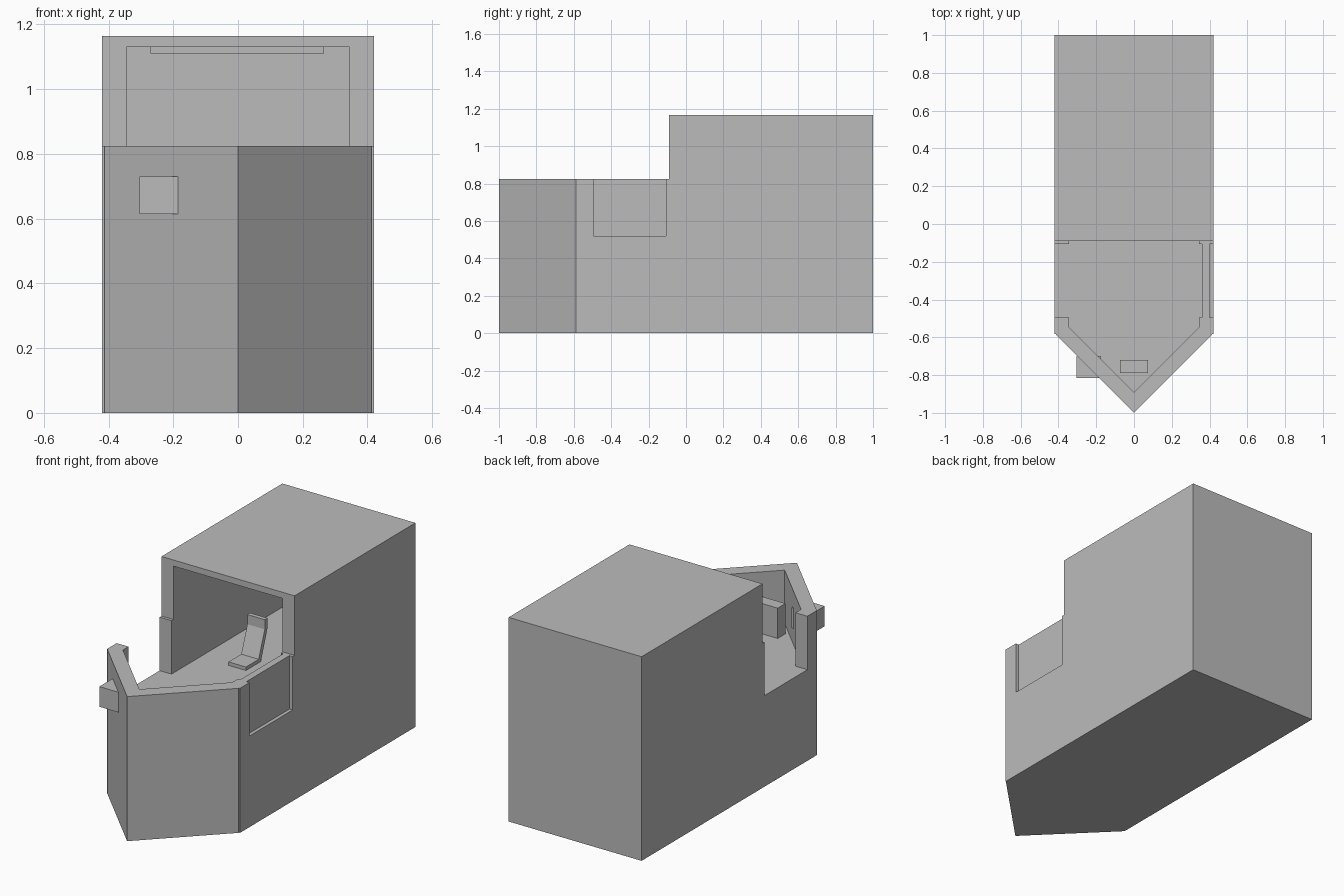
import bpy, bmesh
from mathutils import Vector

if "Cube" in bpy.data.objects:
    bpy.data.objects.remove(bpy.data.objects["Cube"])

grey = bpy.data.materials.new("light_grey")
grey.diffuse_color = (0.5, 0.5, 0.5, 1)
grey.use_nodes = True
grey.node_tree.nodes["Principled BSDF"].inputs["Base Color"].default_value = grey.diffuse_color


def prism(name, outline, offset):
    """Extrude a flat 3D outline along an offset vector."""
    bm = bmesh.new()
    face = bm.faces.new([bm.verts.new(p) for p in outline])
    new = bmesh.ops.extrude_face_region(bm, geom=[face])["geom"]
    bmesh.ops.translate(bm, vec=Vector(offset),
                        verts=[v for v in new if isinstance(v, bmesh.types.BMVert)])
    bmesh.ops.recalc_face_normals(bm, faces=bm.faces)
    mesh = bpy.data.meshes.new(name)
    bm.to_mesh(mesh)
    bm.free()
    mesh.materials.append(grey)
    obj = bpy.data.objects.new(name, mesh)
    bpy.context.collection.objects.link(obj)
    return obj


def plan(name, pts, z0, z1):
    return prism(name, [(x, y, z0) for x, y in pts], (0, 0, z1 - z0))


def side(name, pts, x0, x1):
    return prism(name, [(x0, y, z) for y, z in pts], (x1 - x0, 0, 0))


def box(name, x0, x1, y0, y1, z0, z1):
    return plan(name, [(x0, y0), (x1, y0), (x1, y1), (x0, y1)], z0, z1)


def combine(obj, tool, operation):
    """Apply a boolean and remove its helper."""
    mod = obj.modifiers.new("cut", 'BOOLEAN')
    mod.operation, mod.object, mod.solver = operation, tool, 'EXACT'
    bpy.context.view_layer.objects.active = obj
    bpy.ops.object.modifier_apply(modifier=mod.name)
    bpy.data.objects.remove(tool)


W, FLOOR, SILL, ROOF = 0.42, 0.52, 0.825, 1.165

# Body: stepped side profile trimmed to a pointed nose
body = side("body", [(-1.1, 0), (1, 0), (1, ROOF), (-0.09, ROOF),
                     (-0.09, SILL), (-1.1, SILL)], -W, W)
nose = [(0, -1), (0.413, -0.587), (0.413, -0.582), (0.5, -0.582), (0.5, 1.1),
        (-0.5, 1.1), (-0.5, -0.582), (-0.413, -0.582), (-0.413, -0.587)]
combine(body, plan("nose_cutter", nose, -0.1, 1.3), 'INTERSECT')

# Hollow interior, open above the cab
room = [(0, -0.89), (0.345, -0.545), (0.345, 0.925), (-0.345, 0.925), (-0.345, -0.545)]
combine(body, plan("room_cutter", room, FLOOR, 1.13), 'DIFFERENCE')

# Open doorway on the left, thin recessed door on the right
combine(body, box("doorway_cutter", -0.5, -0.3, -0.495, -0.107, FLOOR, 0.9), 'DIFFERENCE')
for x0, x1 in ((0.3, 0.36), (0.40, 0.5)):
    combine(body, box("door_cutter", x0, x1, -0.495, -0.107, FLOOR, 0.9), 'DIFFERENCE')

# Side box passing through the left nose wall
box("side_box", -0.305, -0.175, -0.815, -0.70, 0.615, 0.73)

# Console standing in the nose
box("console", -0.075, 0.075, -0.79, -0.72, FLOOR, 0.693)

# Seat with leaning back and upright headrest
side("seat", [(0.15, FLOOR), (0.285, FLOOR), (0.345, 0.69), (0.345, 0.745),
              (0.32, 0.745), (0.32, 0.69), (0.265, 0.54), (0.15, 0.54)], -0.165, -0.055)

# Ceiling panel
box("ceiling_panel", -0.27, 0.265, 0.1, 0.8, 1.11, 1.13)
